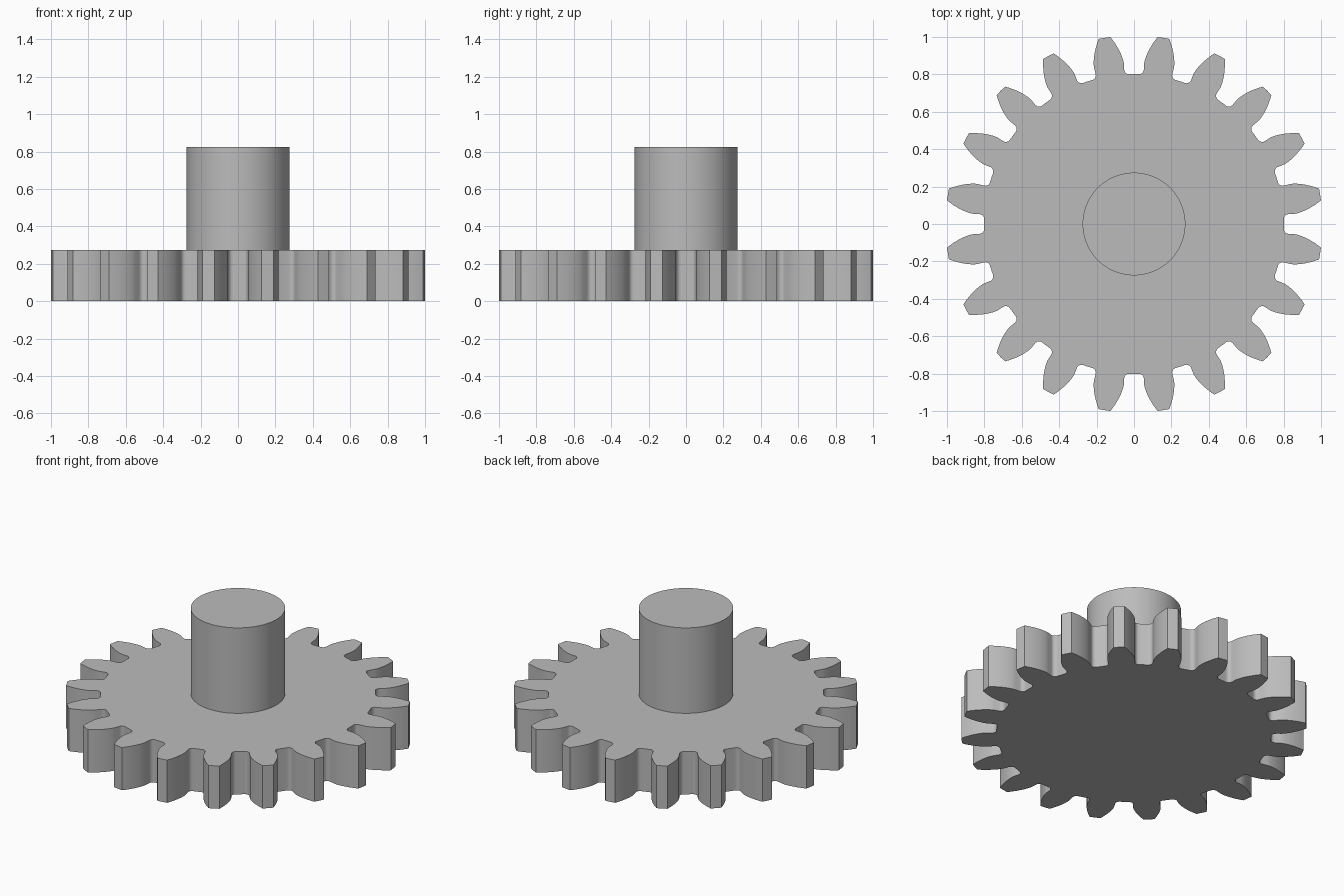
import bpy, bmesh, math

if "Cube" in bpy.data.objects:
    bpy.data.objects.remove(bpy.data.objects["Cube"], do_unlink=True)

# Gear proportions, all derived from the module
TEETH = 20
MODULE = 0.0916
PRESSURE = math.radians(20)
THICKNESS = HUB_RADIUS = 3 * MODULE
TOTAL_HEIGHT = 9 * MODULE
PITCH_R = TEETH * MODULE / 2
TIP_R = PITCH_R + MODULE
ROOT_R = PITCH_R - 1.25 * MODULE
BASE_R = PITCH_R * math.cos(PRESSURE)
FILLET = 0.026

grey = bpy.data.materials.new("plain grey")
grey.use_nodes = True
colour = (0.5, 0.5, 0.5, 1)
grey.diffuse_color = colour
grey.node_tree.nodes["Principled BSDF"].inputs["Base Color"].default_value = colour


def involute(angle):
    return math.tan(angle) - angle


def half_tooth():
    """(radius, angle from tooth centre) pairs from the root to the tip."""
    base_half = math.pi / (2 * TEETH) + involute(PRESSURE)
    pts = []
    # root fillet, tangent to the root circle and the radial lower flank
    centre_r = ROOT_R + FILLET
    centre_a = base_half + math.asin(FILLET / centre_r)
    for i in range(7):
        t = math.pi / 2 * i / 6
        x = centre_r - FILLET * math.cos(t)
        y = FILLET * math.sin(t)
        pts.append((math.hypot(x, y), centre_a - math.atan2(y, x)))
    # involute flank
    for i in range(11):
        r = BASE_R + (TIP_R - BASE_R) * (i / 10) ** 1.5
        pts.append((r, base_half - involute(math.acos(min(1, BASE_R / r)))))
    return pts


def gear_outline():
    flank = half_tooth()
    tooth = [(r, -a) for r, a in flank] + [(TIP_R, 0)]
    tooth += [(r, a) for r, a in reversed(flank)]
    pitch = 2 * math.pi / TEETH
    tooth.append((ROOT_R, pitch / 2))
    return [(r * math.cos(a + (k + 0.5) * pitch), r * math.sin(a + (k + 0.5) * pitch))
            for k in range(TEETH) for r, a in tooth]


def extruded(name, outline, z0, z1, closed_bottom=True):
    bm = bmesh.new()
    low = [bm.verts.new((x, y, z0)) for x, y in outline]
    high = [bm.verts.new((x, y, z1)) for x, y in outline]
    n = len(outline)
    for i in range(n):
        j = (i + 1) % n
        bm.faces.new((low[i], low[j], high[j], high[i]))
    bm.faces.new(high)
    if closed_bottom:
        bm.faces.new(low[::-1])
    mesh = bpy.data.meshes.new(name)
    bm.to_mesh(mesh)
    bm.free()
    mesh.materials.append(grey)
    obj = bpy.data.objects.new(name, mesh)
    bpy.context.collection.objects.link(obj)
    bpy.ops.object.select_all(action="DESELECT")
    obj.select_set(True)
    bpy.context.view_layer.objects.active = obj
    bpy.ops.object.shade_smooth_by_angle(angle=math.radians(30))
    return obj


# Toothed wheel
extruded("gear_wheel", gear_outline(), 0, THICKNESS)

# Solid round hub standing on the wheel
circle = [(HUB_RADIUS * math.cos(2 * math.pi * i / 96),
           HUB_RADIUS * math.sin(2 * math.pi * i / 96)) for i in range(96)]
extruded("hub", circle, THICKNESS, TOTAL_HEIGHT, closed_bottom=False)
